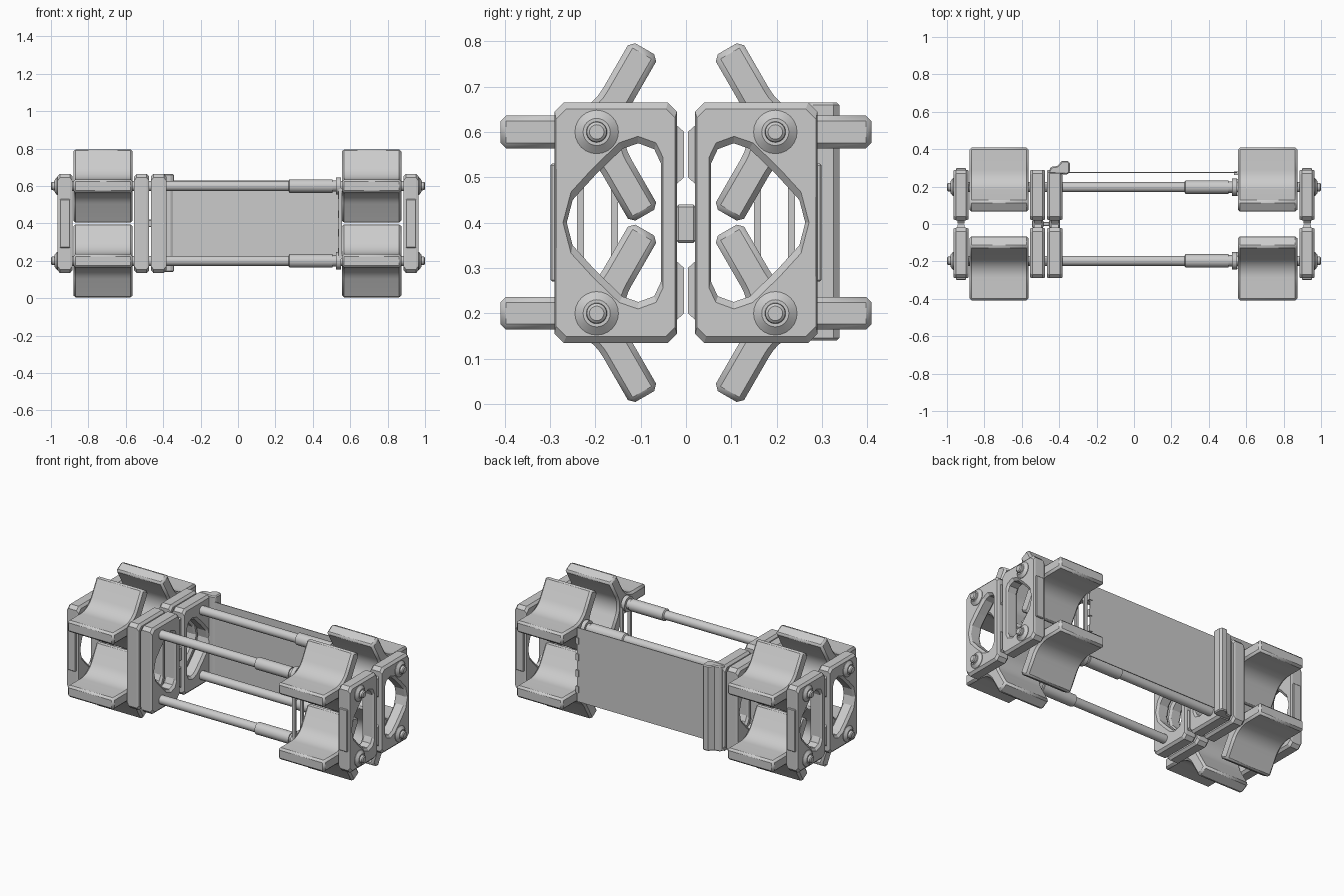
import bpy, bmesh, math
from mathutils import Matrix, Vector

if "Cube" in bpy.data.objects:
    bpy.data.objects.remove(bpy.data.objects["Cube"])

grey = bpy.data.materials.new("light_grey")
grey.diffuse_color = (0.6, 0.6, 0.6, 1)
grey.use_nodes = True
grey.node_tree.nodes["Principled BSDF"].inputs["Base Color"].default_value = grey.diffuse_color

# maps profile (a, b, depth) to the wanted axes
ALONG_X = Matrix(((0, 0, 1), (1, 0, 0), (0, 1, 0)))
ALONG_Z = Matrix.Identity(3)


def finish(name, bm, bevel=0.0, smooth=False):
    bmesh.ops.recalc_face_normals(bm, faces=bm.faces)
    me = bpy.data.meshes.new(name)
    bm.to_mesh(me)
    bm.free()
    me.materials.append(grey)
    ob = bpy.data.objects.new(name, me)
    bpy.context.collection.objects.link(ob)
    if bevel:
        m = ob.modifiers.new("bevel", 'BEVEL')
        m.width = bevel
        m.segments = 1
        m.limit_method = 'ANGLE'
        m.angle_limit = math.radians(50)
    if smooth:
        bpy.ops.object.select_all(action='DESELECT')
        ob.select_set(True)
        bpy.context.view_layer.objects.active = ob
        bpy.ops.object.shade_smooth_by_angle(angle=math.radians(30))
    return ob


def prism(name, pts, d0, d1, axes, bevel=0.0, smooth=False):
    bm = bmesh.new()
    loops = [[bm.verts.new(axes @ Vector((a, b, d))) for a, b in pts] for d in (d0, d1)]
    n = len(pts)
    for lp in loops:
        bm.faces.new(lp)
    for i in range(n):
        j = (i + 1) % n
        bm.faces.new((loops[0][i], loops[0][j], loops[1][j], loops[1][i]))
    return finish(name, bm, bevel, smooth)


def ring(name, outer, inner, x0, x1, bevel):
    # flat plate with a through hole, both loops have the same count
    bm = bmesh.new()
    grid = [[bm.verts.new((x, y, z)) for y, z in lp]
            for lp, x in ((outer, x0), (outer, x1), (inner, x1), (inner, x0))]
    n = len(outer)
    for k in range(4):
        a, b = grid[k], grid[(k + 1) % 4]
        for i in range(n):
            j = (i + 1) % n
            bm.faces.new((a[i], a[j], b[j], b[i]))
    return finish(name, bm, bevel)


def box(name, x0, x1, y0, y1, z0, z1, bevel=0.0):
    return prism(name, [(y0, z0), (y1, z0), (y1, z1), (y0, z1)], x0, x1, ALONG_X, bevel)


def lathe(name, profile, y, z, n=24):
    # profile of (x, radius) turned around a line parallel to x
    bm = bmesh.new()
    loops = [[bm.verts.new((x, y + r * math.cos(2 * math.pi * i / n),
                            z + r * math.sin(2 * math.pi * i / n))) for i in range(n)]
             for x, r in profile]
    for a, b in zip(loops, loops[1:]):
        for i in range(n):
            j = (i + 1) % n
            bm.faces.new((a[i], a[j], b[j], b[i]))
    bm.faces.new(loops[0])
    bm.faces.new(loops[-1])
    return finish(name, bm, 0, True)


# plate outline and its rounded five-sided opening
half_out = [(.02, .155), (.04, .135), (.11, .135), (.20, .135), (.27, .135), (.29, .155), (.29, .4)]
half_in = [(.055, .27), (.07, .238), (.105, .225), (.14, .237), (.20, .295), (.25, .35), (.263, .4)]


def full(half):
    return half + [(y, .8 - z) for y, z in reversed(half[:-1])]


def flip(pts, s):
    return [(y * s, z) for y, z in pts]


# three-armed bobbin section: arms 120 degrees apart joined by concave fillets
H, LEN, R = .036, .212, .12


def bobbin_section(s, cy, cz):
    pts = []
    corner = H / math.sin(math.radians(60))
    for k in range(3):
        a = math.radians(120 * k)
        u = Vector((math.cos(a), math.sin(a)))
        v = Vector((-u.y, u.x))
        pts += [u * LEN - v * H, u * LEN + v * H]
        bis = Vector((math.cos(a + math.pi / 3), math.sin(a + math.pi / 3)))
        c = bis * (corner + R / math.sin(math.radians(60)))
        for i in range(9):
            t = a + math.radians(-90 - 60 * i / 8 + 0)
            pts.append(c + R * Vector((math.cos(t), math.sin(t))))
        # fillet runs from one arm to the next, turning through 60 degrees
        pts[-9:] = [c + R * Vector((math.cos(a + math.radians(270 - 60 * i / 8)),
                                    math.sin(a + math.radians(270 - 60 * i / 8)))) for i in range(9)]
    return [(cy + s * p.x, cz + p.y) for p in pts]


for s in (-1, 1):
    side = "front" if s < 0 else "back"
    # end plates and the pair of middle plates
    for nm, x0, x1 in (("left_end", -.965, -.885), ("right_end", .885, .965),
                       ("middle_outer", -.555, -.475), ("middle_inner", -.465, -.383)):
        ring(f"{side}_{nm}_plate", flip(full(half_out), s), flip(full(half_in), s), x0, x1, .013)
        # contact pads on the meeting edge
        for zc in (.25, .55):
            pad = [(.021, zc - .065), (.004, zc - .05), (.004, zc + .05), (.021, zc + .065)]
            prism(f"{side}_{nm}_pad", flip(pad, s), x0 + .02, x1 - .02, ALONG_X)
    # grip strips on the outer edge of the end plates
    for x in (-.925, .925):
        box(f"{side}_edge_strip", x - .027, x + .027, s * .28, s * .299, .27, .53, .004)
    # slim link frame by the right bobbins
    o = [(.15, .21), (.24, .21), (.24, .59), (.15, .59)]
    i = [(.165, .25), (.225, .25), (.225, .55), (.165, .55)]
    ring(f"{side}_link_frame", flip(o, s), flip(i, s), .537, .556, 0)

    for z in (.2, .6):
        y = .197 * s
        lvl = "lower" if z < .4 else "upper"
        # telescoping rod with collar
        lathe(f"{side}_{lvl}_rod", [(-.96, .027), (.27, .027), (.275, .036), (.505, .036),
                                    (.505, .03), (.525, .03), (.525, .046), (.55, .046),
                                    (.55, .027), (.96, .027)], y, z)
        # washer and bolt on each end
        for e in (-1, 1):
            lathe(f"{side}_{lvl}_bolt", [(e * .955, .048), (e * .968, .048), (e * .982, .03),
                                         (e * .982, .023), (e * .995, .022), (e * 1.0, .016)], y, z)
        # bobbins at both ends
        for nm, x0, x1 in (("left", -.88, -.563), ("right", .556, .873)):
            prism(f"{side}_{lvl}_{nm}_bobbin", bobbin_section(s, y, z), x0, x1, ALONG_X, .012, True)

# central latch joining the halves
for x0, x1 in ((-.545, -.485), (-.455, -.395)):
    box("latch_block", x0, x1, -.022, .022, .355, .44, .006)
box("latch_pin", -.54, -.40, -.012, .012, .38, .42, .004)

# thin back sheet, its holding tabs and the clip that grips it
box("back_sheet", -.39, .55, .272, .277, .175, .63)
for z in (.25, .35, .45, .55):
    box("sheet_tab", .535, .556, .262, .282, z - .02, z + .02)
clip = [(-.46, .27), (-.445, .305), (-.41, .31), (-.385, .338), (-.355, .338),
        (-.343, .325), (-.343, .275), (-.36, .265)]
prism("sheet_clip", clip, .14, .665, ALONG_Z, .006)
